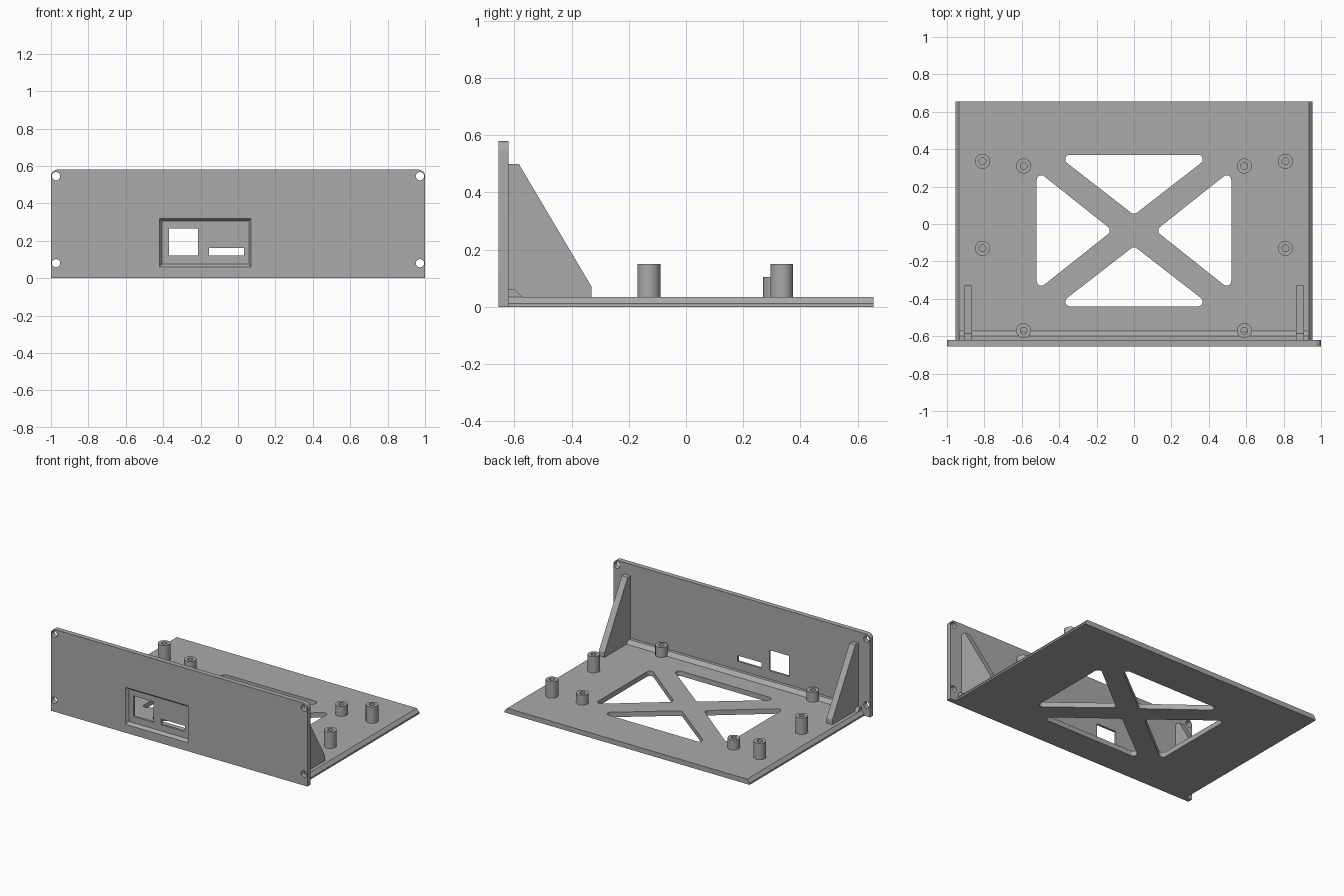
import bpy, bmesh
from math import cos, sin, pi

cube = bpy.data.objects.get("Cube")
if cube:
    bpy.data.objects.remove(cube, do_unlink=True)

grey = bpy.data.materials.new("plain grey")
grey.use_nodes = True
grey.diffuse_color = (0.4, 0.4, 0.4, 1)
grey.node_tree.nodes["Principled BSDF"].inputs["Base Color"].default_value = (0.4, 0.4, 0.4, 1)

# How a 2D outline (a, b) at depth d is placed along each axis
PLACE = {"x": lambda a, b, d: (d, a, b),
         "y": lambda a, b, d: (a, d, b),
         "z": lambda a, b, d: (a, b, d)}


def prism(name, axis, outline, d0, d1, end=None):
    """Loft an outline along an axis, optionally to a different end outline."""
    bm = bmesh.new()
    put = PLACE[axis]
    lo = [bm.verts.new(put(a, b, d0)) for a, b in outline]
    hi = [bm.verts.new(put(a, b, d1)) for a, b in end or outline]
    bm.faces.new(lo)
    bm.faces.new(hi)
    for i in range(len(lo)):
        j = (i + 1) % len(lo)
        bm.faces.new((lo[i], lo[j], hi[j], hi[i]))
    bmesh.ops.recalc_face_normals(bm, faces=bm.faces)
    mesh = bpy.data.meshes.new(name)
    bm.to_mesh(mesh)
    bm.free()
    mesh.materials.append(grey)
    ob = bpy.data.objects.new(name, mesh)
    bpy.context.collection.objects.link(ob)
    return ob


def rect(a0, a1, b0, b1):
    return [(a0, b0), (a1, b0), (a1, b1), (a0, b1)]


def arc(a, b, r, start, stop, steps):
    angles = [start + (stop - start) * i / steps for i in range(steps + 1)]
    return [(a + r * cos(t), b + r * sin(t)) for t in angles]


def circle(a, b, r, sides=32):
    return arc(a, b, r, 0, 2 * pi, sides)[:-1]


def hull(points):
    """Convex outline around points."""
    def chain(pts):
        out = []
        for p in pts:
            while len(out) > 1 and ((out[-1][0] - out[-2][0]) * (p[1] - out[-2][1])
                                    - (out[-1][1] - out[-2][1]) * (p[0] - out[-2][0])) <= 1e-9:
                out.pop()
            out.append(p)
        return out[:-1]
    pts = sorted(points)
    return chain(pts) + chain(pts[::-1])


def cut(target, cutters):
    """Subtract the cutters, bake the result and discard them."""
    for c in cutters:
        c.hide_render = True
        mod = target.modifiers.new("cut", "BOOLEAN")
        mod.operation, mod.solver, mod.object = "DIFFERENCE", "EXACT", c
    deps = bpy.context.evaluated_depsgraph_get()
    mesh = bpy.data.meshes.new_from_object(target.evaluated_get(deps))
    target.modifiers.clear()
    target.data = mesh
    for c in cutters:
        bpy.data.objects.remove(c, do_unlink=True)


def smooth(ob):
    bpy.ops.object.select_all(action="DESELECT")
    ob.select_set(True)
    bpy.context.view_layer.objects.active = ob
    bpy.ops.object.shade_smooth_by_angle(angle=0.5)


FRONT, BACK = -0.655, -0.62
TOP = 0.035

# Front panel with rounded top corners
r = 0.035
panel = prism("front_panel", "y",
              [(-1, 0), (1, 0)] + arc(1 - r, 0.58 - r, r, 0, pi / 2, 8)
              + arc(r - 1, 0.58 - r, r, pi / 2, pi, 8), FRONT, BACK)
# Tapered display recess, its two windows, and the mounting holes
recess = prism("recess_cutter", "y", rect(-0.42, 0.07, 0.06, 0.32), FRONT, FRONT + 0.02,
               rect(-0.405, 0.058, 0.075, 0.305))
windows = [prism("window_cutter", "y", rect(*w), -0.7, -0.6)
           for w in ((-0.37, -0.215, 0.12, 0.265), (-0.155, 0.032, 0.12, 0.16))]
holes = [prism("hole_cutter", "y", circle(x, z, 0.022), -0.7, -0.6)
         for x in (-0.973, 0.973) for z in (0.08, 0.545)]
cut(panel, [recess] + windows + holes)
smooth(panel)

# Base plate with sloped upper side edges
base = prism("base_plate", "y",
             [(-0.955, 0), (0.955, 0), (0.955, 0.012), (0.935, TOP),
              (-0.935, TOP), (-0.955, 0.012)], BACK, 0.655)
# Four rounded triangular openings leaving a cross brace
MID = -0.035
openings = []
for s in (-1, 1):
    for corners in ([(-0.342, MID + s * 0.38), (0.342, MID + s * 0.38), (0, MID + s * 0.115)],
                    [(s * 0.495, MID + 0.27), (s * 0.495, MID - 0.27), (s * 0.155, MID)]):
        pts = [p for a, b in corners for p in circle(a, b, 0.025)]
        openings.append(prism("opening_cutter", "z", hull(pts), -0.1, 0.1))
cut(base, openings)
smooth(base)

# Reinforcing strip along the inside corner
prism("corner_strip", "x",
      [(BACK, TOP), (-0.573, TOP), (-0.598, 0.06), (BACK, 0.06)], -0.935, 0.935)

for s, side in ((1, "left"), (-1, "right")):
    # Triangular support
    prism(side + "_gusset", "x",
          [(BACK, TOP), (-0.33, TOP), (-0.33, 0.07), (-0.585, 0.5), (BACK, 0.5)],
          s * 0.865, s * 0.91)
    # Tall outer and short inner standoffs with blind screw holes
    for i, (x, y, z) in enumerate([(0.81, 0.335, 0.15), (0.81, -0.13, 0.15),
                                   (0.59, 0.31, 0.105), (0.59, -0.57, 0.105)]):
        post = prism(f"{side}_standoff_{i + 1}", "z", circle(s * x, y, 0.04), TOP, z)
        cut(post, [prism("screw_cutter", "z", circle(s * x, y, 0.018), TOP + 0.005, z + 0.1)])
        smooth(post)
